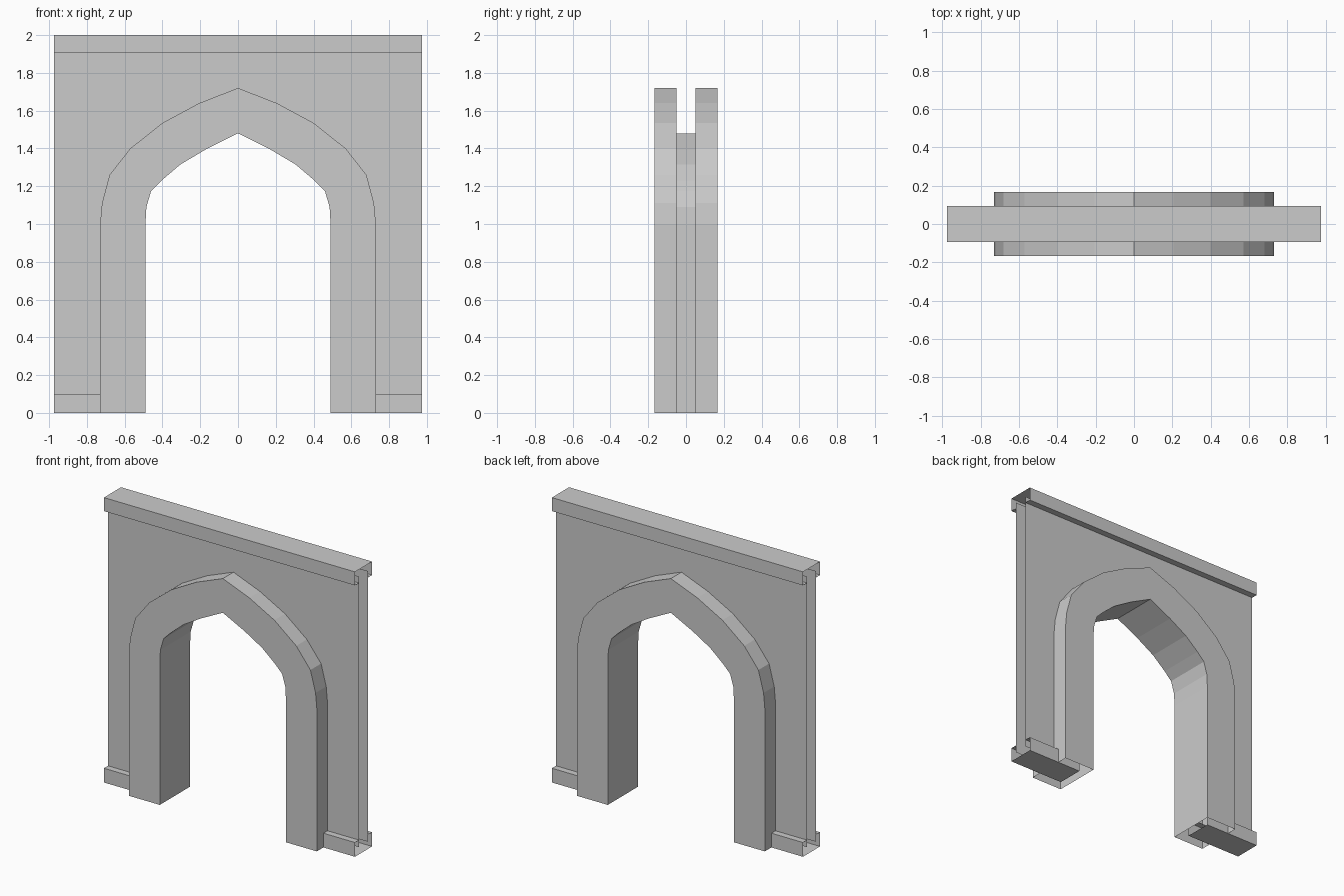
import bpy
import bmesh

cube = bpy.data.objects.get("Cube")
if cube:
    bpy.data.objects.remove(cube, do_unlink=True)

# Single stone colour
stone = bpy.data.materials.new("grey_stone")
stone.use_nodes = True
GREY = (0.6, 0.6, 0.6, 1)
stone.diffuse_color = GREY
stone.node_tree.nodes["Principled BSDF"].inputs["Base Color"].default_value = GREY

# Main sizes
HALF_W = 0.975    # half width of the wall
WALL_Y = 0.05     # half thickness of the wall
TRIM_Y = 0.095    # half thickness of coping and plinth
ARCH_Y = 0.168    # half thickness of the arch

# Half outlines of the arch, floor to apex (x, z)
OUTER = [(.73, 0), (.73, 1), (.72, 1.11), (.68, 1.26),
         (.57, 1.4), (.4, 1.535), (.205, 1.64), (0, 1.72)]
INNER = [(.49, 0), (.49, 1), (.485, 1.09), (.46, 1.175),
         (.405, 1.23), (.305, 1.315), (.17, 1.395), (0, 1.48)]


def full(half):
    """Mirror a half outline into one running from +x over the apex to -x."""
    return half + [(-x, z) for x, z in reversed(half[:-1])]


def build(name, faces):
    """Make an object from lists of corner points, welding shared corners."""
    bm = bmesh.new()
    for corners in faces:
        bm.faces.new([bm.verts.new(c) for c in corners])
    bmesh.ops.remove_doubles(bm, verts=bm.verts[:], dist=1e-5)
    mesh = bpy.data.meshes.new(name)
    bm.to_mesh(mesh)
    bm.free()
    mesh.materials.append(stone)
    obj = bpy.data.objects.new(name, mesh)
    bpy.context.collection.objects.link(obj)
    return obj


def strip(profile, x0, x1):
    """Sweep an open (y, z) profile along x, leaving both ends open."""
    return [[(x0, *a), (x1, *a), (x1, *b), (x0, *b)]
            for a, b in zip(profile, profile[1:])]


outer, inner = full(OUTER), full(INNER)

# Thin wall panels, front and back, cut out around the arch
wall_outline = ([(HALF_W, .05), (HALF_W, 1.95), (-HALF_W, 1.95), (-HALF_W, .05)]
                + [(x, max(z, .05)) for x, z in reversed(outer)])
build("wall_front", [[(x, -WALL_Y, z) for x, z in wall_outline]])
build("wall_back", [[(x, WALL_Y, z) for x, z in reversed(wall_outline)]])

# Pointed arch: soffit, raised outer edges and flat faces, open below
faces = []
for (o0, o1), (i0, i1) in zip(zip(outer, outer[1:]), zip(inner, inner[1:])):
    def at(p, y):
        return (p[0], y, p[1])
    faces.append([at(i0, ARCH_Y), at(i0, -ARCH_Y), at(i1, -ARCH_Y), at(i1, ARCH_Y)])
    faces.append([at(i0, -ARCH_Y), at(o0, -ARCH_Y), at(o1, -ARCH_Y), at(i1, -ARCH_Y)])
    faces.append([at(o0, ARCH_Y), at(i0, ARCH_Y), at(i1, ARCH_Y), at(o1, ARCH_Y)])
    faces.append([at(o0, -ARCH_Y), at(o0, -WALL_Y), at(o1, -WALL_Y), at(o1, -ARCH_Y)])
    faces.append([at(o0, WALL_Y), at(o0, ARCH_Y), at(o1, ARCH_Y), at(o1, WALL_Y)])
build("arch", faces)

# Coping along the top
coping = [(-WALL_Y, 1.905), (-TRIM_Y, 1.905), (-TRIM_Y, 2),
          (TRIM_Y, 2), (TRIM_Y, 1.905), (WALL_Y, 1.905)]
build("coping", strip(coping[::-1], HALF_W, -HALF_W))

# Plinths at the foot of the wall, running into the arch legs
plinth = [(-WALL_Y, .1), (-TRIM_Y, .1), (-TRIM_Y, 0),
          (TRIM_Y, 0), (TRIM_Y, .1), (WALL_Y, .1)]
build("plinth_left", strip(plinth, HALF_W, .55))
build("plinth_right", strip(plinth, -.55, -HALF_W))

# Face all swept trim and panels outward
for obj in bpy.context.collection.objects:
    if obj.type != 'MESH' or obj.name.split("_")[0] not in ("wall", "coping", "plinth"):
        continue
    bm = bmesh.new()
    bm.from_mesh(obj.data)
    bm.normal_update()
    for f in bm.faces:
        c = f.calc_center_median()
        if abs(f.normal.y) > .5:
            wrong = f.normal.y * c.y < 0
        elif obj.name == "coping":
            wrong = (f.normal.z > 0) != (c.z > 1.95)
        else:
            wrong = (f.normal.z > 0) != (c.z > .05)
        if wrong:
            f.normal_flip()
    bm.to_mesh(obj.data)
    bm.free()
